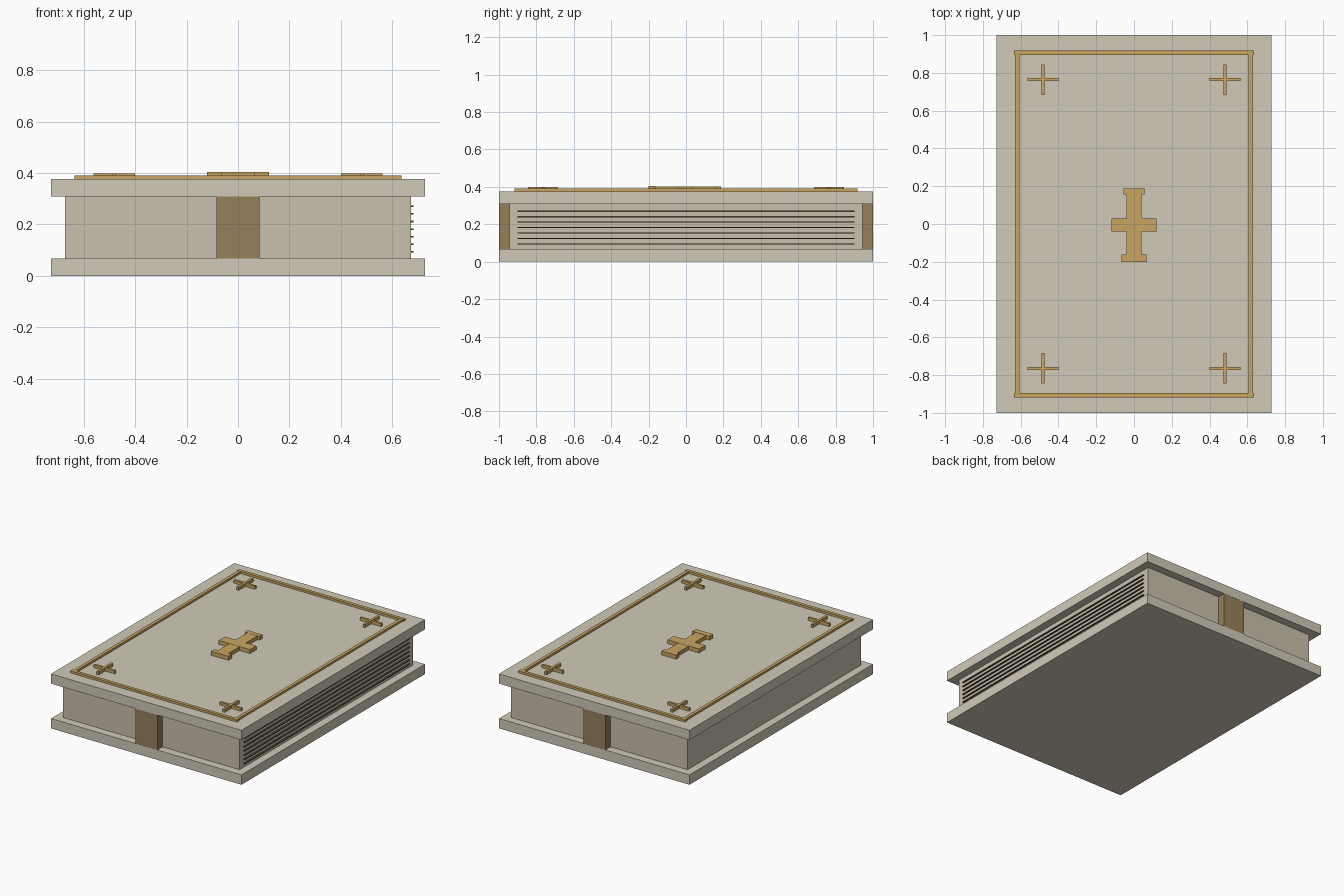
import bpy, bmesh
from mathutils import Matrix, Vector

if "Cube" in bpy.data.objects:
    bpy.data.objects.remove(bpy.data.objects["Cube"])


def material(name, rgb):
    m = bpy.data.materials.new(name)
    m.diffuse_color = (*rgb, 1)
    m.use_nodes = True
    m.node_tree.nodes["Principled BSDF"].inputs["Base Color"].default_value = m.diffuse_color
    return m


COVER = material("cover_cloth", (0.63, 0.59, 0.48))
PAPER = material("paper", (0.59, 0.53, 0.42))
LEATHER = material("leather", (0.31, 0.215, 0.107))
GOLD = material("gold", (0.58, 0.38, 0.12))
INK = material("page_shadow", (0.12, 0.10, 0.07))


def boxes(name, mat, spans):
    """One object from boxes given as (x0, x1, y0, y1, z0, z1)."""
    bm = bmesh.new()
    for s in spans:
        lo, hi = Vector(s[0::2]), Vector(s[1::2])
        mtx = Matrix.Translation((lo + hi) / 2) @ Matrix.Diagonal((*(hi - lo), 1))
        bmesh.ops.create_cube(bm, size=1, matrix=mtx)
    me = bpy.data.meshes.new(name)
    bm.to_mesh(me)
    bm.free()
    me.materials.append(mat)
    ob = bpy.data.objects.new(name, me)
    bpy.context.collection.objects.link(ob)
    return ob


W, TOP = 0.727, 0.376

# covers and page block
boxes("bottom_cover", COVER, [(-W, W, -1, 1, 0, 0.068)])
boxes("top_cover", COVER, [(-W, W, -1, 1, 0.309, TOP)])
boxes("page_block", PAPER, [(-0.673, 0.673, -0.944, 0.944, 0.06, 0.317)])

# page lines on the open edge
boxes("page_lines", INK, [(0.66, 0.683, -0.9, 0.9, z - 0.003, z + 0.003)
                          for z in (0.094 + i * 0.0293 for i in range(7))])

# straps between the covers at both ends
for name, y0, y1 in (("front_strap", -0.999, -0.93), ("back_strap", 0.93, 0.999)):
    boxes(name, LEATHER, [(-0.084, 0.084, y0, y1, 0.03, 0.347)])

# raised border: end bars and side bars
Z0 = TOP - 0.006
boxes("border_ends", GOLD, [(-0.635, 0.635, y - 0.011, y + 0.011, Z0, 0.391)
                            for y in (-0.907, 0.907)])
boxes("border_sides", GOLD, [(x - 0.011, x + 0.011, -0.905, 0.905, Z0, 0.390)
                             for x in (-0.618, 0.618)])

# small corner crosses
for sx, xn in ((-1, "left"), (1, "right")):
    for sy, yn in ((-1, "front"), (1, "back")):
        x, y = sx * 0.482, sy * 0.764
        boxes(f"corner_cross_{yn}_{xn}", GOLD, [
            (x - 0.081, x + 0.081, y - 0.008, y + 0.008, Z0, 0.397),
            (x - 0.008, x + 0.008, y - 0.08, y + 0.08, Z0, 0.398)])

# central ornament: stem, cross bar, end caps
boxes("centre_ornament", GOLD, [
    (-0.04, 0.04, -0.19, 0.18, Z0, 0.402),
    (-0.12, 0.12, -0.04, 0.029, Z0, 0.403),
    (-0.056, 0.056, 0.156, 0.187, Z0, 0.403),
    (-0.066, 0.066, -0.2, -0.162, Z0, 0.404)])
